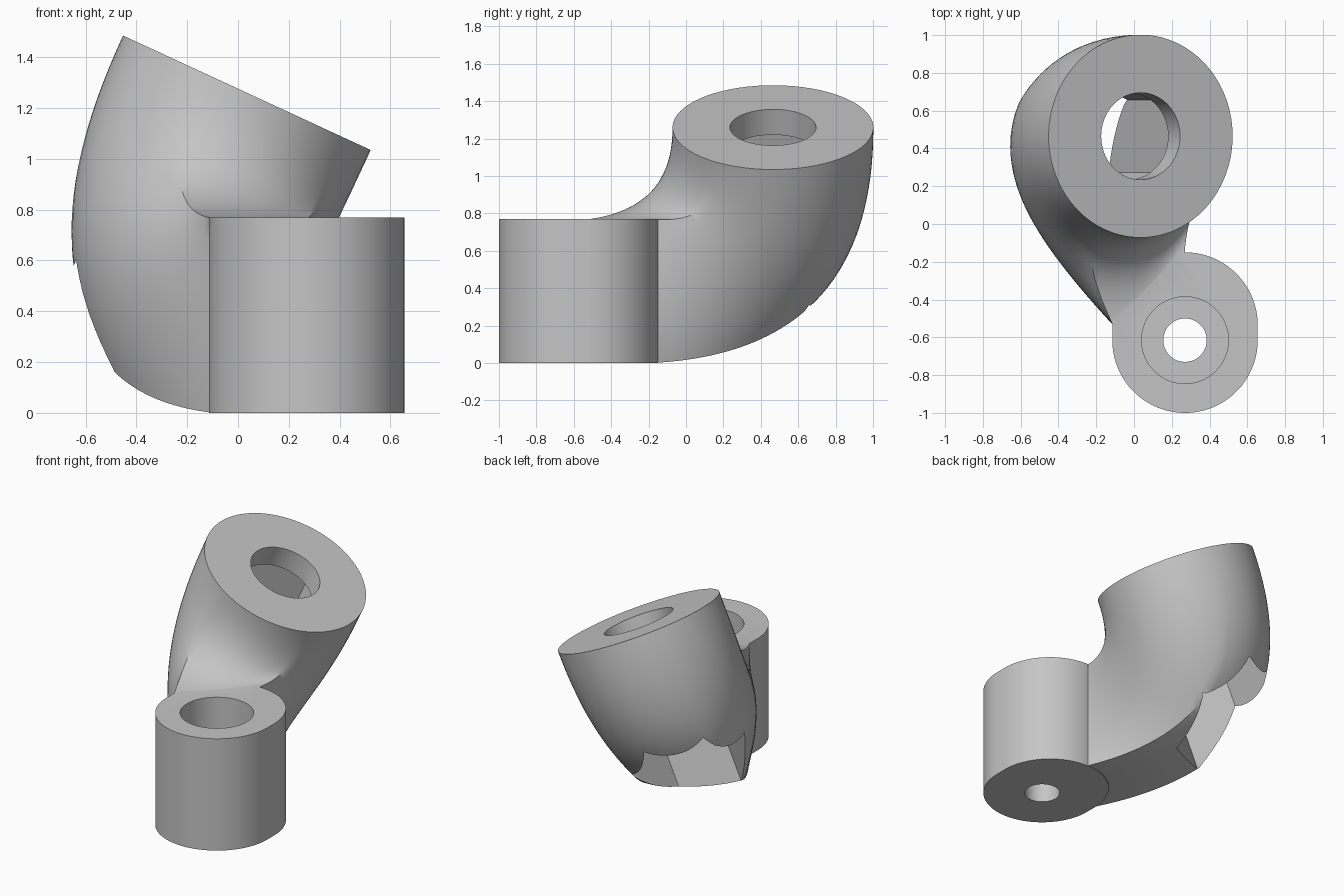
import bpy, bmesh
from math import cos, sin, pi, radians
from mathutils import Vector, Matrix

cube = bpy.data.objects.get("Cube")
if cube:
    bpy.data.objects.remove(cube, do_unlink=True)

grey = bpy.data.materials.new("plain_grey")
grey.use_nodes = True
colour = (0.56, 0.56, 0.56, 1)
grey.diffuse_color = colour
grey.node_tree.nodes["Principled BSDF"].inputs["Base Color"].default_value = colour


def make_object(name, bm, matrix=Matrix()):
    bmesh.ops.recalc_face_normals(bm, faces=bm.faces[:])
    bm.transform(matrix)
    mesh = bpy.data.meshes.new(name)
    bm.to_mesh(mesh)
    bm.free()
    mesh.materials.append(grey)
    ob = bpy.data.objects.new(name, mesh)
    bpy.context.collection.objects.link(ob)
    return ob


def prism(name, outline, z0, z1, matrix=Matrix()):
    bm = bmesh.new()
    base = bm.faces.new([bm.verts.new((x, y, z0)) for x, y in outline])
    top = bmesh.ops.extrude_face_region(bm, geom=[base])["geom"]
    moved = [v for v in top if isinstance(v, bmesh.types.BMVert)]
    bmesh.ops.translate(bm, vec=(0, 0, z1 - z0), verts=moved)
    return make_object(name, bm, matrix)


def ring(radius, sides, start=0.0):
    return [(radius * cos(start + 2 * pi * i / sides),
             radius * sin(start + 2 * pi * i / sides)) for i in range(sides)]


def combine(target, other, operation):
    mod = target.modifiers.new(operation, "BOOLEAN")
    mod.operation, mod.object, mod.solver = operation, other, "EXACT"
    bpy.context.view_layer.objects.active = target
    bpy.ops.object.modifier_apply(modifier=mod.name)
    bpy.data.objects.remove(other, do_unlink=True)


# Placement of the upright post and the tilted flange
post = Matrix.Translation((0.27, -0.615, 0))
flange = Matrix.Translation((0.035, 0.465, 1.26)) @ Matrix.Rotation(radians(24.8), 4, "Y")
axis = (flange.to_3x3() @ Vector((0, 0, 1))).normalized()
HEIGHT, R_POST, R_FLANGE, WALL = 0.77, 0.385, 0.537, 0.15

# Post: a cylinder stretched slightly towards the neck
slot = [(x, y + (0.08 if y > 0 else 0)) for x, y in ring(R_POST, 96, pi / 96)]
body = prism("bracket_body", slot, 0, HEIGHT, post)

# Neck: rectangle blended into the tilted round flange, corners spaced by edge length
PER_SIDE, ROWS, FULLNESS = 20, 36, 0.75
corners = [Vector((-0.113, -0.533, 0.002)), Vector((0.268, -0.152, 0.002)),
           Vector((0.268, -0.152, 0.768)), Vector((-0.113, -0.533, 0.768))]
angles = [147, 73, -33, -107, -213]
bm = bmesh.new()
columns = []
for side in range(4):
    a, b = corners[side], corners[(side + 1) % 4]
    for i in range(PER_SIDE):
        f = i / PER_SIDE
        ang = radians(angles[side] * (1 - f) + angles[side + 1] * f)
        p0 = a.lerp(b, f)
        p1 = flange @ Vector((R_FLANGE * cos(ang), R_FLANGE * sin(ang), 0))
        mid = p1 - axis * FULLNESS * (p1 - p0).length
        columns.append([bm.verts.new(p0 * (1 - t) ** 2 + mid * 2 * t * (1 - t) + p1 * t * t)
                        for t in (r / ROWS for r in range(ROWS + 1))])
for c, nxt in zip(columns, columns[1:] + columns[:1]):
    for r in range(ROWS):
        bm.faces.new((c[r], nxt[r], nxt[r + 1], c[r + 1]))
bm.faces.new([c[0] for c in columns])
bm.faces.new([c[-1] for c in columns])
combine(body, make_object("neck", bm), "UNION")

# Flange bore and the hexagonal pocket beneath it
combine(body, prism("hex_pocket", ring(0.385, 6, pi / 6), -2, -WALL, flange), "DIFFERENCE")
combine(body, prism("flange_bore", ring(0.23, 64), -0.3, 0.1, flange), "DIFFERENCE")

# Post counterbore and through hole
combine(body, prism("counterbore", ring(0.23, 64), WALL, 1, post), "DIFFERENCE")
combine(body, prism("through_hole", ring(0.115, 48), -0.1, 0.4, post), "DIFFERENCE")

bpy.ops.object.select_all(action="DESELECT")
body.select_set(True)
bpy.context.view_layer.objects.active = body
bpy.ops.object.shade_smooth_by_angle(angle=radians(30))
